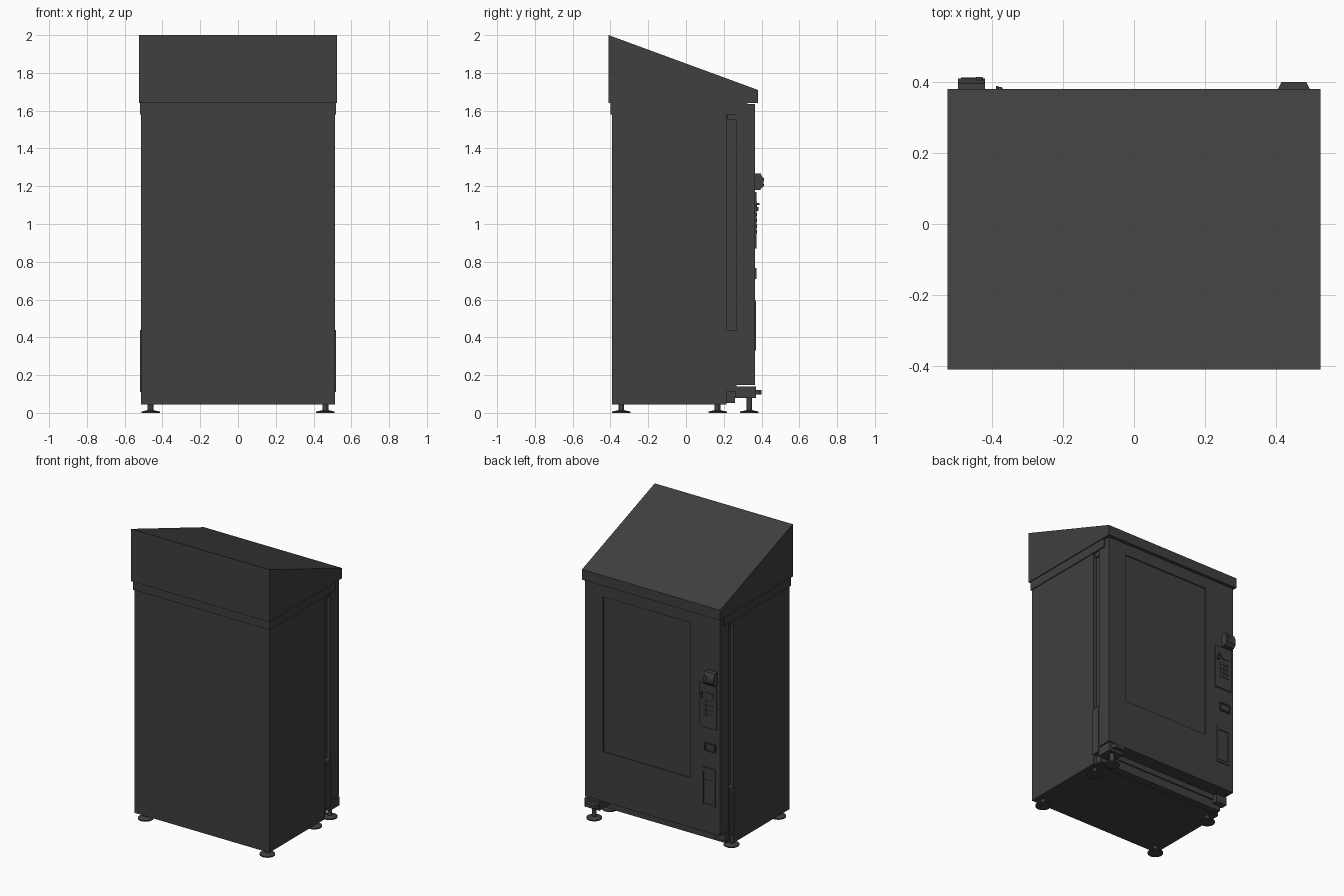
import bpy, bmesh, math
from mathutils import Vector

if "Cube" in bpy.data.objects:
    bpy.data.objects.remove(bpy.data.objects["Cube"])

dark = bpy.data.materials.new("dark_grey")
dark.diffuse_color = (0.05, 0.05, 0.05, 1)
dark.use_nodes = True
dark.node_tree.nodes["Principled BSDF"].inputs["Base Color"].default_value = dark.diffuse_color


def finish(name, bm):
    bmesh.ops.recalc_face_normals(bm, faces=bm.faces[:])
    me = bpy.data.meshes.new(name)
    bm.to_mesh(me)
    bm.free()
    ob = bpy.data.objects.new(name, me)
    bpy.context.collection.objects.link(ob)
    me.materials.append(dark)
    return ob


def box(name, x0, x1, y0, y1, z0, z1, bevel=0):
    bm = bmesh.new()
    bmesh.ops.create_cube(bm, size=1)
    for v in bm.verts:
        v.co = Vector(((x0 + x1) / 2 + v.co.x * (x1 - x0),
                       (y0 + y1) / 2 + v.co.y * (y1 - y0),
                       (z0 + z1) / 2 + v.co.z * (z1 - z0)))
    ob = finish(name, bm)
    if bevel:
        m = ob.modifiers.new("bevel", 'BEVEL')
        m.width, m.segments = bevel, 2
    return ob


def prism(name, pts, axis, a, b):
    """Extrude a profile along x (points are y,z) or z (points are x,y)."""
    bm = bmesh.new()
    put = (lambda p: (a, *p)) if axis == 'x' else (lambda p: (*p, a))
    f = bm.faces.new([bm.verts.new(put(p)) for p in pts])
    r = bmesh.ops.extrude_face_region(bm, geom=[f])
    off = Vector((b - a, 0, 0)) if axis == 'x' else Vector((0, 0, b - a))
    bmesh.ops.translate(bm, vec=off, verts=[g for g in r['geom'] if isinstance(g, bmesh.types.BMVert)])
    return finish(name, bm)


def lathe(name, pts, loc, n=24):
    """Spin a radius,height profile about z."""
    bm = bmesh.new()
    rings = [[bm.verts.new((loc[0] + r * math.cos(2 * math.pi * i / n),
                            loc[1] + r * math.sin(2 * math.pi * i / n), z)) for i in range(n)]
             for r, z in pts]
    for lo, hi in zip(rings, rings[1:]):
        for i in range(n):
            j = (i + 1) % n
            bm.faces.new((lo[i], lo[j], hi[j], hi[i]))
    bm.faces.new(rings[0])
    bm.faces.new(rings[-1])
    ob = finish(name, bm)
    bpy.context.view_layer.objects.active = ob
    ob.select_set(True)
    bpy.ops.object.shade_smooth_by_angle()
    ob.select_set(False)
    return ob


def cut(ob, *dims):
    c = box(ob.name + "_cutter", *dims)
    c.hide_render = True
    c.hide_set(True)
    c.display_type = 'WIRE'
    m = ob.modifiers.new("cut", 'BOOLEAN')
    m.operation, m.object, m.solver = 'DIFFERENCE', c, 'EXACT'


# Sloping roof and the collar beneath it
prism("sloped_roof", [(-0.41, 1.64), (0.38, 1.64), (0.38, 1.71), (-0.41, 2.0)], 'x', -0.525, 0.525)
box("roof_collar", -0.519, 0.519, -0.40, 0.325, 1.58, 1.64)

# Cabinet with a recessed neck behind the door
box("cabinet", -0.513, 0.513, -0.393, 0.215, 0.045, 1.60)
box("cabinet_neck", -0.49, 0.49, 0.20, 0.268, 0.11, 1.60)
box("bottom_rail", -0.49, 0.49, 0.20, 0.26, 0.052, 0.115)
for s in (-1, 1):
    xs = sorted((s * 0.485, s * 0.519))
    box("lower_side_strip", *xs, 0.213, 0.268, 0.11, 0.44)
    xs = sorted((s * 0.48, s * 0.505))
    box("upper_hinge_block", *xs, 0.22, 0.268, 1.55, 1.60)

# Door with recessed window and delivery slot
door = box("door", -0.512, 0.512, 0.268, 0.364, 0.148, 1.635)
cut(door, -0.285, 0.375, 0.357, 0.40, 0.49, 1.555)

# Hinge bracket under the door
box("hinge_bracket", 0.40, 0.512, 0.26, 0.37, 0.08, 0.14)
prism("hinge_tab", [(0.405, 0.36), (0.495, 0.36), (0.495, 0.38), (0.485, 0.40), (0.415, 0.40), (0.405, 0.38)],
      'z', 0.098, 0.122)
box("latch_block", -0.512, -0.43, 0.25, 0.30, 0.085, 0.14)

# Levelling feet
foot = [(0.049, 0), (0.049, 0.007), (0.02, 0.013), (0.015, 0.016), (0.015, 0.05)]
for x, y in ((-0.463, -0.342), (0.463, -0.342), (-0.463, 0.167), (0.463, 0.167)):
    lathe("levelling_foot", foot, (x, y))
lathe("hinge_foot", foot[:-1] + [(0.015, 0.085)], (0.463, 0.335))

# Control panel: display, coin slot, keypad, return knob
box("control_panel", -0.492, -0.362, 0.36, 0.372, 0.87, 1.17)
box("display", -0.47, -0.405, 0.37, 0.376, 1.085, 1.115)
box("coin_slot", -0.389, -0.381, 0.37, 0.388, 1.10, 1.112)
box("return_knob", -0.387, -0.37, 0.37, 0.385, 1.07, 1.09, 0.003)
for i in range(3):
    for j in range(4):
        x, z = -0.467 + i * 0.026, 0.95 + j * 0.03
        box("key", x, x + 0.016, 0.37, 0.376, z, z + 0.018)

# Card reader above the panel
prism("card_reader", [(0.36, 1.18), (0.392, 1.18), (0.41, 1.20), (0.41, 1.235), (0.395, 1.268), (0.36, 1.268)],
      'x', -0.495, -0.42)
box("reader_mouth", -0.445, -0.425, 0.39, 0.414, 1.225, 1.245, 0.003)
box("reader_plate", -0.487, -0.428, 0.38, 0.412, 1.20, 1.212)

# Coin return cup and delivery hatch
cup = box("coin_return", -0.482, -0.40, 0.36, 0.374, 0.71, 0.768)
cut(cup, -0.474, -0.408, 0.367, 0.40, 0.718, 0.76)
hatch = box("delivery_hatch", -0.48, -0.38, 0.355, 0.370, 0.33, 0.595)
cut(hatch, -0.47, -0.39, 0.362, 0.40, 0.345, 0.565)
box("hatch_flap", -0.466, -0.394, 0.358, 0.367, 0.35, 0.51)
